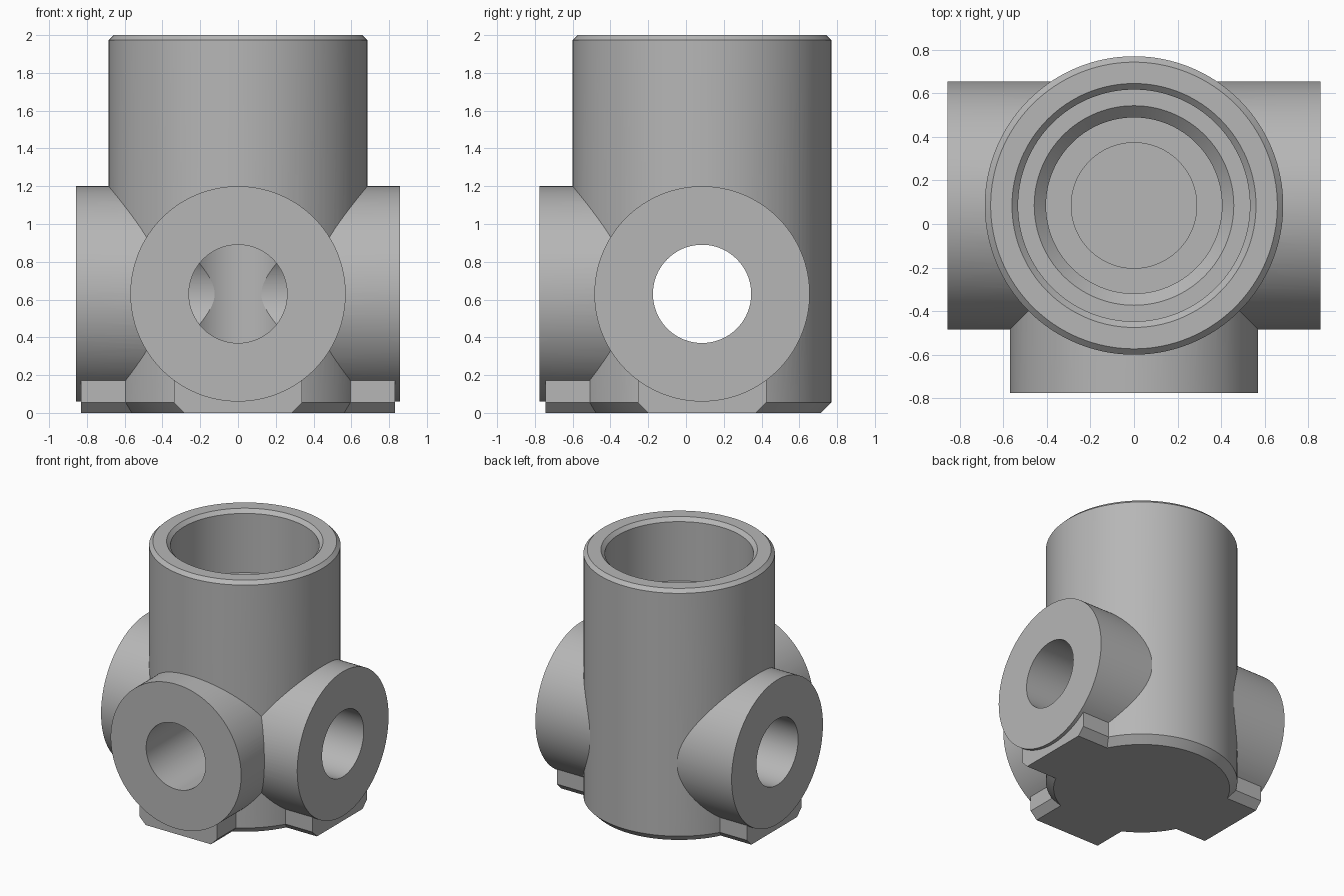
import bpy, bmesh, math
from mathutils import Matrix

cube = bpy.data.objects.get("Cube")
if cube:
    bpy.data.objects.remove(cube, do_unlink=True)

SEGMENTS = 128
CY = 0.085          # y of the main axis
PIPE_Z = 0.63       # height of the side ports
PIPE_R, BORE_R = 0.57, 0.26

metal = bpy.data.materials.new("plain grey metal")
metal.use_nodes = True
grey = (0.47, 0.47, 0.47, 1)
metal.diffuse_color = grey
metal.node_tree.nodes["Principled BSDF"].inputs["Base Color"].default_value = grey


def make_object(name, bm, matrix):
    bmesh.ops.recalc_face_normals(bm, faces=bm.faces)
    bm.transform(matrix)
    mesh = bpy.data.meshes.new(name)
    bm.to_mesh(mesh)
    bm.free()
    mesh.materials.append(metal)
    obj = bpy.data.objects.new(name, mesh)
    bpy.context.collection.objects.link(obj)
    return obj


def lathe(name, profile, matrix):
    """Closed solid of revolution from (radius, height) pairs."""
    bm = bmesh.new()
    rings = []
    for r, z in profile:
        angles = [2 * math.pi * i / SEGMENTS for i in range(SEGMENTS)]
        rings.append([bm.verts.new((r * math.cos(a), r * math.sin(a), z)) for a in angles])
    for low, high in zip(rings, rings[1:]):
        for i in range(SEGMENTS):
            j = (i + 1) % SEGMENTS
            bm.faces.new((low[i], low[j], high[j], high[i]))
    bm.faces.new(rings[0][::-1])
    bm.faces.new(rings[-1])
    return make_object(name, bm, matrix)


def pad(name, start, end, matrix):
    """Foot bar along local x with chamfered lower edges."""
    half = [(0.285, 0), (0.34, 0.055), (0.34, 0.3)]
    section = half + [(-y, z) for y, z in reversed(half)]
    bm = bmesh.new()
    face = bm.faces.new([bm.verts.new((start, y, z)) for y, z in section])
    grown = bmesh.ops.extrude_face_region(bm, geom=[face])
    moved = [v for v in grown["geom"] if isinstance(v, bmesh.types.BMVert)]
    bmesh.ops.translate(bm, verts=moved, vec=(end - start, 0, 0))
    return make_object(name, bm, matrix)


def combine(target, tool, operation):
    mod = target.modifiers.new(tool.name, 'BOOLEAN')
    mod.operation, mod.solver, mod.object = operation, 'EXACT', tool
    bpy.context.view_layer.update()
    result = bpy.data.meshes.new_from_object(
        target.evaluated_get(bpy.context.evaluated_depsgraph_get()))
    target.modifiers.clear()
    target.data = result
    bpy.data.objects.remove(tool, do_unlink=True)


axis = Matrix.Translation((0, CY, 0))
along_x = Matrix.Translation((0, CY, PIPE_Z)) @ Matrix.Rotation(math.pi / 2, 4, 'Y')
along_front = Matrix.Translation((0, CY, PIPE_Z)) @ Matrix.Rotation(math.pi / 2, 4, 'X')
turn_front = axis @ Matrix.Rotation(-math.pi / 2, 4, 'Z')

# Upright barrel with chamfered rims
body = lathe("fitting_body", [(0.63, 0), (0.685, 0.055), (0.685, 1.973), (0.658, 2)], axis)

# Side and front ports, with the foot bars beneath them
for solid in (
    lathe("side_ports", [(PIPE_R, -0.857), (PIPE_R, 0.857)], along_x),
    lathe("front_port", [(PIPE_R, 0), (PIPE_R, 0.86)], along_front),
    pad("side_feet", -0.83, 0.83, axis),
    pad("front_foot", 0, 0.83, turn_front),
):
    combine(body, solid, 'UNION')

# Stepped socket from the top, then the cross bores
socket = [(0.288, 0.3), (0.288, 1.0), (0.404, 1.0), (0.404, 1.45), (0.458, 1.504),
          (0.532, 1.504), (0.532, 1.972), (0.56, 2), (0.56, 2.1)]
for cutter in (
    lathe("socket_cutter", socket, axis),
    lathe("side_bore_cutter", [(BORE_R, -1), (BORE_R, 1)], along_x),
    lathe("front_bore_cutter", [(BORE_R, 0), (BORE_R, 1)], along_front),
):
    combine(body, cutter, 'DIFFERENCE')

# Smooth round walls, crisp edges
bpy.ops.object.select_all(action='DESELECT')
body.select_set(True)
bpy.context.view_layer.objects.active = body
bpy.ops.object.shade_smooth_by_angle(angle=math.radians(25))
